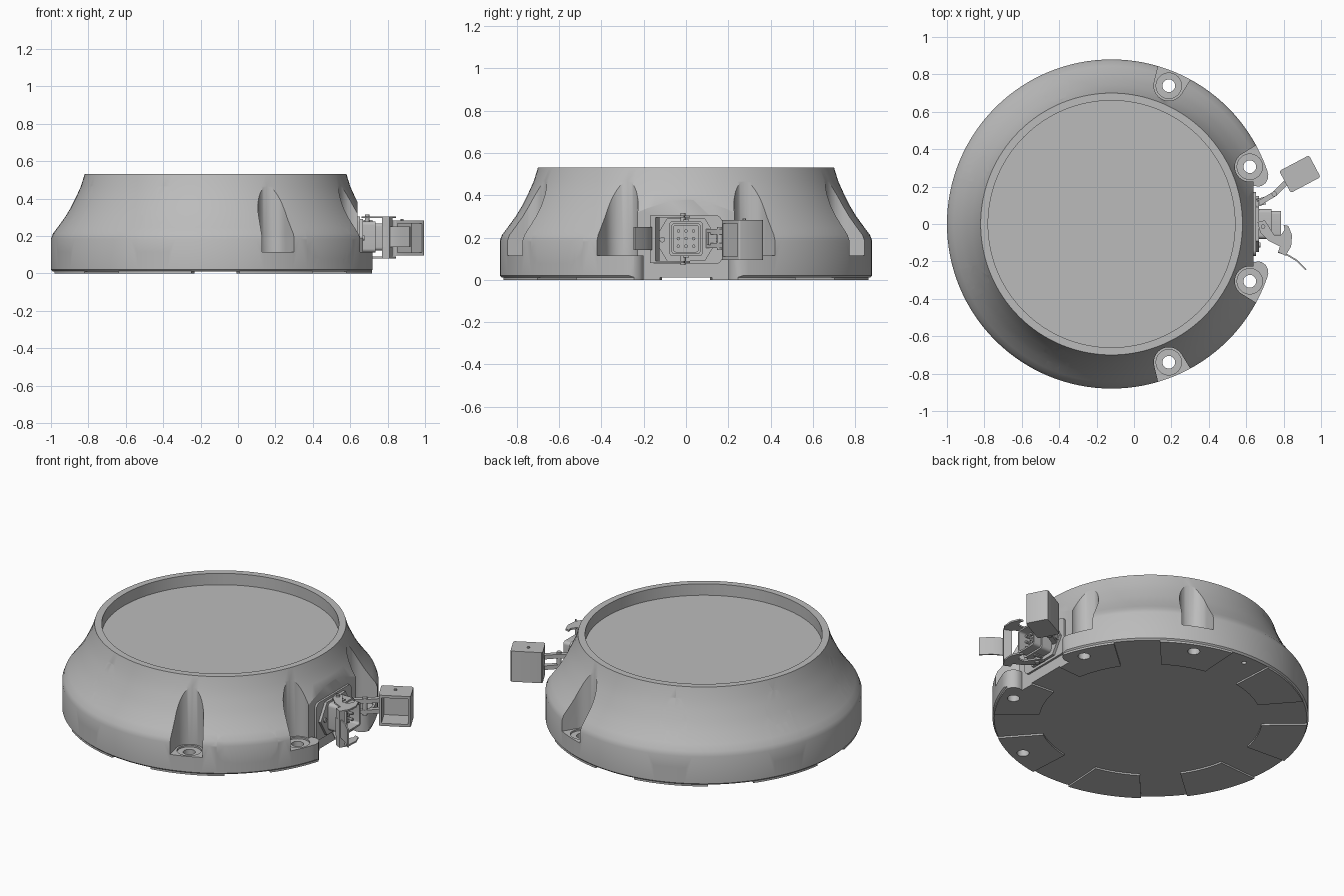
import bpy, bmesh, math
from mathutils import Matrix, Vector

if "Cube" in bpy.data.objects:
    bpy.data.objects.remove(bpy.data.objects["Cube"])

grey = bpy.data.materials.new("plain_grey")
grey.use_nodes = True
COLOUR = (0.5, 0.5, 0.5, 1)
grey.diffuse_color = COLOUR
grey.node_tree.nodes["Principled BSDF"].inputs["Base Color"].default_value = COLOUR

CENTRE = Matrix.Translation((-0.12, 0, 0))
ALONG_X = Matrix(((0, 0, 1, 0), (1, 0, 0, 0), (0, 1, 0, 0), (0, 0, 0, 1)))


def finish(name, bm, matrix=Matrix()):
    bm.transform(matrix)
    bmesh.ops.recalc_face_normals(bm, faces=bm.faces)
    mesh = bpy.data.meshes.new(name)
    bm.to_mesh(mesh)
    bm.free()
    mesh.materials.append(grey)
    ob = bpy.data.objects.new(name, mesh)
    bpy.context.collection.objects.link(ob)
    return ob


def prism(name, pts, z0, z1, matrix=Matrix()):
    bm = bmesh.new()
    face = bm.faces.new([bm.verts.new((x, y, z0)) for x, y in pts])
    ext = bmesh.ops.extrude_face_region(bm, geom=[face])
    top = [v for v in ext["geom"] if isinstance(v, bmesh.types.BMVert)]
    bmesh.ops.translate(bm, verts=top, vec=(0, 0, z1 - z0))
    return finish(name, bm, matrix)


def arc(cx, cy, r, a0, a1, n):
    angles = [math.radians(a0 + (a1 - a0) * i / n) for i in range(n + 1)]
    return [(cx + r * math.cos(a), cy + r * math.sin(a)) for a in angles]


def disc(name, x, y, r, z0, z1, matrix=Matrix(), n=32):
    return prism(name, arc(x, y, r, 0, 360, n)[:-1], z0, z1, matrix)


def rounded(cx, cy, hw, hh, r, n=6):
    pts = []
    for k, (sx, sy) in enumerate([(1, 1), (-1, 1), (-1, -1), (1, -1)]):
        pts += arc(cx + sx * (hw - r), cy + sy * (hh - r), r, 90 * k, 90 * k + 90, n)
    return pts


def ribbon(name, pts, width, z0, z1):
    # strip of even width along a path
    path = [Vector(p) for p in pts]
    left, right = [], []
    for i, p in enumerate(path):
        d = path[min(i + 1, len(path) - 1)] - path[max(i - 1, 0)]
        off = Vector((-d.y, d.x)).normalized() * width / 2
        left.append(p + off)
        right.append(p - off)
    return prism(name, left + right[::-1], z0, z1)


def cut(ob, cutters):
    for c in cutters:
        mod = ob.modifiers.new("cut", 'BOOLEAN')
        mod.object, mod.operation, mod.solver = c, 'DIFFERENCE', 'EXACT'
    dg = bpy.context.evaluated_depsgraph_get()
    mesh = bpy.data.meshes.new_from_object(ob.evaluated_get(dg))
    ob.modifiers.clear()
    ob.data = mesh


def turned(angle):
    return CENTRE @ Matrix.Rotation(math.radians(angle), 4, 'Z')


# Round housing, turned from a profile with a recessed lid
bm = bmesh.new()
profile = [(0, 0.01), (0.87, 0.01), (0.88, 0.02), (0.88, 0.185), (0.87, 0.212),
           (0.845, 0.245), (0.805, 0.30), (0.775, 0.35), (0.745, 0.41),
           (0.72, 0.465), (0.70, 0.53), (0.66, 0.53), (0.66, 0.46), (0, 0.46)]
verts = [bm.verts.new((r, 0, z)) for r, z in profile]
edges = [bm.edges.new(pair) for pair in zip(verts, verts[1:])]
bmesh.ops.spin(bm, geom=verts + edges, cent=(0, 0, 0), axis=(0, 0, 1),
               angle=2 * math.pi, steps=128)
bmesh.ops.remove_doubles(bm, verts=bm.verts, dist=0.0001)
body = finish("housing_body", bm, CENTRE)

# Cutters for the bolt pockets and holes
BOLT_ANGLES = [22.5 + 45 * k for k in range(8)]
pockets, holes = [], []
for a in BOLT_ANGLES:
    shape = arc(0.80, 0, 0.08, 100, 260, 20) + [(0.95, -0.105), (0.95, 0.105)]
    pockets.append(prism("pocket_cutter", shape, 0.115, 0.7, turned(a)))
    pockets.append(disc("spotface_cutter", 0.80, 0, 0.068, 0.105, 0.2, turned(a)))
    holes.append(disc("hole_cutter", 0.80, 0, 0.034, -0.1, 0.3, turned(a)))

# Cutters for the connector bay and the hand slot
half = [(0.64, 0.205), (0.665, 0.20), (0.685, 0.205), (0.705, 0.22),
        (0.717, 0.245), (0.718, 0.27), (0.9, 0.27)]
notch = prism("bay_cutter", half + [(x, -y) for x, y in half[::-1]], -0.1, 0.7)
upper = prism("bay_upper_cutter", [(0.64, -0.31), (0.9, -0.31), (0.9, 0.31), (0.64, 0.31)],
              0.115, 0.7)
slot = prism("slot_cutter", rounded(0, 0.17, 0.175, 0.092, 0.085, 10), 0.79, 1.0,
             turned(-45) @ ALONG_X)
drains = [disc("drain_cutter", 0.81, 0, 0.014, -0.1, 0.05, turned(a), 16) for a in (90, -90)]
cut(body, pockets + holes + [notch, upper, slot] + drains)

# Feet under the bolts
for i, a in enumerate(BOLT_ANGLES):
    shape = arc(0, 0, 0.872, -14, 14, 14) + arc(0, 0, 0.62, 12, -12, 6)
    foot = prism("foot_pad_%d" % (i + 1), shape, 0, 0.012, turned(a))
    cut(foot, [holes[i]] + ([notch] if i in (0, 7) else []))

# Connector flange and its screws
prism("connector_flange", rounded(0, 0.19, 0.17, 0.115, 0.03), 0.635, 0.652, ALONG_X)
prism("connector_plate", [(-0.15, 0.19), (-0.09, 0.29), (0.09, 0.29), (0.15, 0.19),
                          (0.09, 0.09), (-0.09, 0.09)], 0.65, 0.668, ALONG_X)
for s in (-1, 1):
    disc("flange_screw", s * 0.112, 0.19, 0.013, 0.66, 0.676, ALONG_X, 16)

# Hollow socket with a grid of pins
socket = prism("socket_shell", rounded(0, 0.195, 0.08, 0.083, 0.02), 0.66, 0.735, ALONG_X)
collar = prism("socket_collar", rounded(0, 0.195, 0.07, 0.073, 0.018), 0.73, 0.785, ALONG_X)
hollow = prism("socket_cutter", rounded(0, 0.195, 0.06, 0.063, 0.014), 0.70, 0.9, ALONG_X)
cut(socket, [hollow])
cut(collar, [hollow])
for i in (-1, 0, 1):
    for j in (-1, 0, 1):
        disc("contact_pin", i * 0.036, 0.195 + j * 0.036, 0.008, 0.69, 0.755, ALONG_X, 12)
for z in (0.112, 0.278):
    prism("socket_key", rounded(0, z, 0.014, 0.007, 0.002, 2), 0.67, 0.72, ALONG_X)

# Locking lever: two hooked side plates, a bridge and a thumb tab
hook = [(0.66, 0.01), (0.70, 0.02), (0.725, -0.02), (0.75, -0.06), (0.785, -0.06),
        (0.805, -0.03), (0.80, -0.005), (0.825, -0.01), (0.845, -0.06), (0.84, -0.12),
        (0.81, -0.17), (0.77, -0.15), (0.78, -0.12), (0.72, -0.09), (0.675, -0.045)]
for z in (0.08, 0.295):
    prism("lever_plate", hook, z, z + 0.01)
prism("lever_bridge", [(0.77, -0.15), (0.81, -0.17), (0.825, -0.145), (0.782, -0.125)], 0.08, 0.305)
ribbon("lever_tab", [(0.77, -0.15), (0.82, -0.165), (0.87, -0.195), (0.92, -0.245)],
       0.008, 0.14, 0.25)
disc("lever_pivot", 0.69, -0.015, 0.012, 0.07, 0.315, n=16)

# Hinged cover: fork arms and an open box
for z in (0.15, 0.215):
    ribbon("cover_arm", [(0.65, 0.10), (0.75, 0.16), (0.81, 0.22)], 0.028, z, z + 0.025)
ribbon("cover_mount", [(0.645, 0.11), (0.70, 0.125)], 0.04, 0.165, 0.225)
disc("cover_pivot", 0.75, 0.16, 0.014, 0.14, 0.25, n=16)
place = Matrix.Translation((0.887, 0.267, 0)) @ Matrix.Rotation(math.radians(28), 4, 'Z')
cover = prism("cover_box", rounded(0, 0, 0.09, 0.066, 0.012, 3), 0.095, 0.283, place)
inside = prism("cover_cutter", [(-0.074, -0.1), (0.074, -0.1), (0.074, 0.05), (-0.074, 0.05)],
               0.111, 0.267, place)
cut(cover, [inside])
disc("cover_rivet", 0.878, 0.275, 0.008, 0.28, 0.29, n=12)

# Remove the cutters and smooth curved faces
for ob in list(bpy.data.objects):
    if ob.name.split(".")[0].endswith("_cutter"):
        bpy.data.objects.remove(ob)
bpy.ops.object.select_all(action='DESELECT')
for ob in bpy.context.collection.objects:
    if ob.type == 'MESH':
        ob.select_set(True)
        bpy.context.view_layer.objects.active = ob
bpy.ops.object.shade_smooth_by_angle(angle=math.radians(30))
